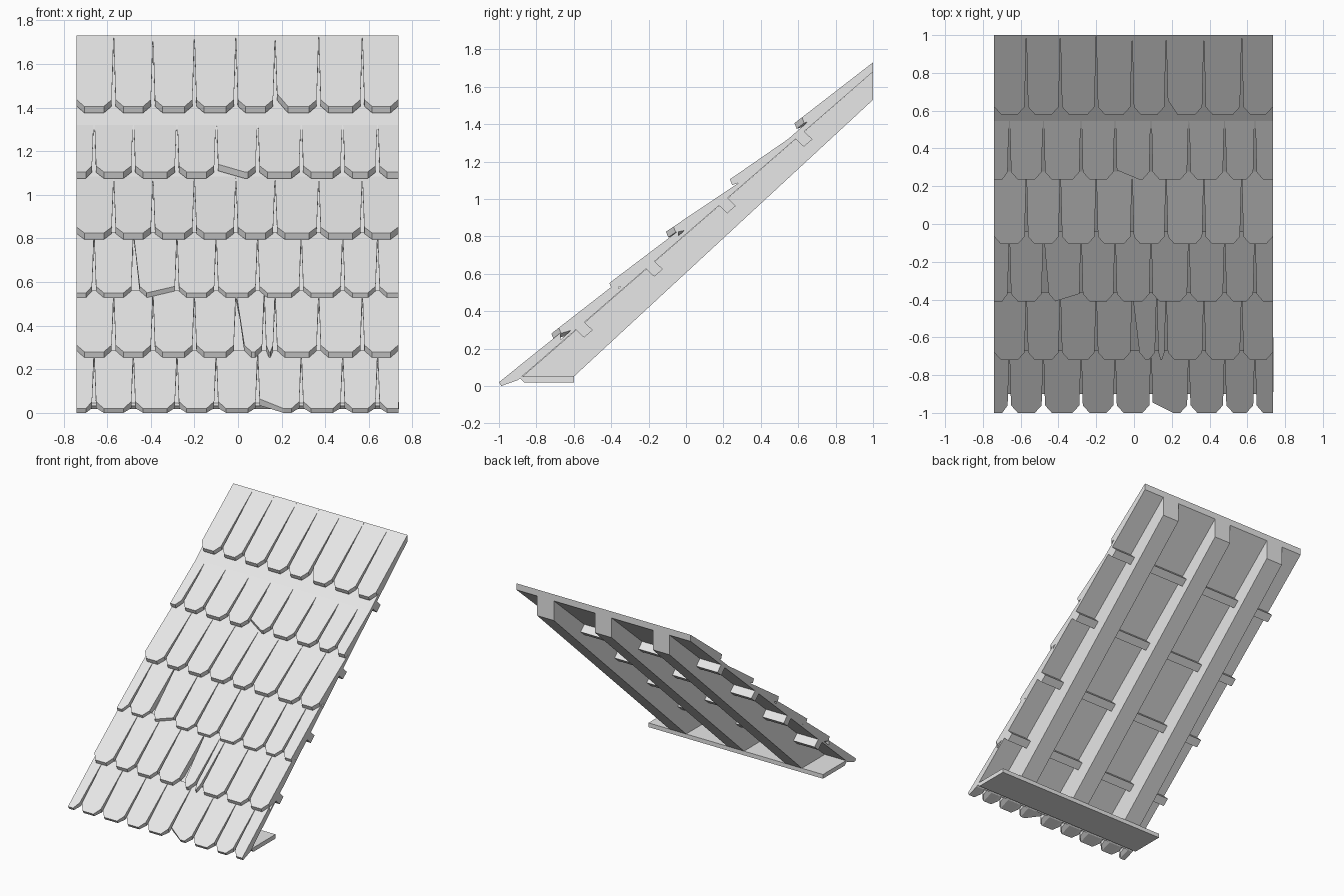
import bpy
import bmesh

cube = bpy.data.objects.get("Cube")
if cube:
    bpy.data.objects.remove(cube, do_unlink=True)

LEFT, RIGHT = -0.74, 0.735

grey = bpy.data.materials.new("plain grey")
grey.use_nodes = True
grey.diffuse_color = (0.8, 0.8, 0.8, 1)
for node in grey.node_tree.nodes:
    if node.type == 'BSDF_PRINCIPLED':
        node.inputs["Base Color"].default_value = (0.8, 0.8, 0.8, 1)


def deck_z(y):
    """Height of the deck underside."""
    return 1.68 + 0.868 * (y - 1)


def loft(bm, sections):
    """Bridge matching closed sections and cap both ends."""
    rings = [[bm.verts.new(p) for p in s] for s in sections]
    count = len(rings[0])
    for a, b in zip(rings, rings[1:]):
        for i in range(count):
            j = (i + 1) % count
            bm.faces.new((a[i], a[j], b[j], b[i]))
    bm.faces.new(rings[0])
    bm.faces.new(rings[-1][::-1])


def finish(name, bm):
    bmesh.ops.recalc_face_normals(bm, faces=bm.faces)
    mesh = bpy.data.meshes.new(name)
    bm.to_mesh(mesh)
    bm.free()
    mesh.materials.append(grey)
    obj = bpy.data.objects.new(name, mesh)
    bpy.context.collection.objects.link(obj)


def prism(name, profile, x0, x1):
    """Extrude a side profile across the width."""
    bm = bmesh.new()
    loft(bm, [[(x, y, z) for y, z in profile] for x in (x0, x1)])
    finish(name, bm)


def add_tile(bm, tip, end, tips, ends, left, right):
    """Wedge tile with clipped lower corners; left/right = (width, setback)."""
    (ty, tz), (ey, ez) = tip, end
    slope = (ez - tz) / (ey - ty)
    (t0, t1), (e0, e1) = tips, ends
    columns = [(t0, left[1]), (t0 + left[0], 0), (t1 - right[0], 0), (t1, right[1])]
    sections = []
    for x, back in columns:
        top_x = e0 + (e1 - e0) * (x - t0) / (t1 - t0)
        y, z = ty + back, tz + slope * back
        sections.append([(x, y, z), (x, y + 0.012, max(z - 0.03, 0)),
                         (x, y + 0.1, deck_z(y + 0.1)),
                         (top_x, ey, deck_z(ey)), (top_x, ey, ez)])
    loft(bm, sections)


# Tile courses, from the ridge down: (tip, upper end) in y, z
courses = [
    ((0.58, 1.405), (1.0, 1.73)), ((0.235, 1.105), (0.64, 1.385)),
    ((-0.107, 0.825), (0.28, 1.085)), ((-0.41, 0.55), (-0.04, 0.83)),
    ((-0.72, 0.28), (-0.36, 0.56)), ((-1.0, 0.02), (-0.67, 0.285)),
]
full_joints = [-0.57, -0.39, -0.2, -0.01, 0.17, 0.37, 0.57]
offset_joints = [-0.66, -0.48, -0.28, -0.1, 0.09, 0.29, 0.48, 0.64]

# Worn tiles: wider clipped corners, keyed by course and tile
worn_left = {(0, 5): (0.05, 0.075), (1, 4): (0.12, 0.05), (5, 5): (0.11, 0.055)}
worn_right = {(3, 2): (0.13, 0.04)}
# Slipped joints: sideways shift of the right-hand tile's lower edge
slipped = {(4, 4): 0.03, (3, 2): 0.02}

for row, (tip, end) in enumerate(courses):
    joints = [LEFT] + (offset_joints if row % 2 else full_joints) + [RIGHT]
    if row == 4:
        joints.insert(5, 0.12)
    bm = bmesh.new()
    for i, (x0, x1) in enumerate(zip(joints, joints[1:])):
        first, last = i == 0, i == len(joints) - 2
        t0 = x0 + (0 if first else 0.009 + slipped.get((row, i), 0))
        t1 = x1 - (0 if last else 0.009)
        clip = min(0.036, (t1 - t0) * 0.4)
        square = row % 2 == 1
        left = (clip, 0 if first and square else 0.04)
        right = (clip, 0 if last and square else 0.04)
        add_tile(bm, tip, end, (t0, t1), (x0, x1),
                 worn_left.get((row, i), left), worn_right.get((row, i), right))
    finish(f"tile_course_{row + 1}", bm)

# Deck under the tiles
prism("deck", [(1, deck_z(1)), (1, deck_z(1) + 0.04),
               (-0.9, deck_z(-0.9) + 0.015), (-0.9, deck_z(-0.9))], LEFT, RIGHT)

# Rafters
for name, x in (("right", -0.49), ("middle", 0), ("left", 0.49)):
    prism(f"{name}_rafter", [(1, deck_z(1)), (1, 1.53), (-0.6, 0.05), (-0.875, 0.05)],
          x - 0.071, x + 0.071)

# Battens across the rafters
for i, y in enumerate((0.63, 0.22, -0.17, -0.545)):
    z = deck_z(y) - 0.038
    prism(f"batten_{i + 1}", [(y - 0.046, z + 0.002), (y, z + 0.042),
                              (y + 0.046, z - 0.002), (y, z - 0.042)], LEFT, RIGHT)

# Eaves board
prism("eaves_board", [(-0.89, 0.045), (-0.865, 0.018), (-0.6, 0.018), (-0.6, 0.05),
                      (-0.88, 0.05)], LEFT, RIGHT + 0.003)
